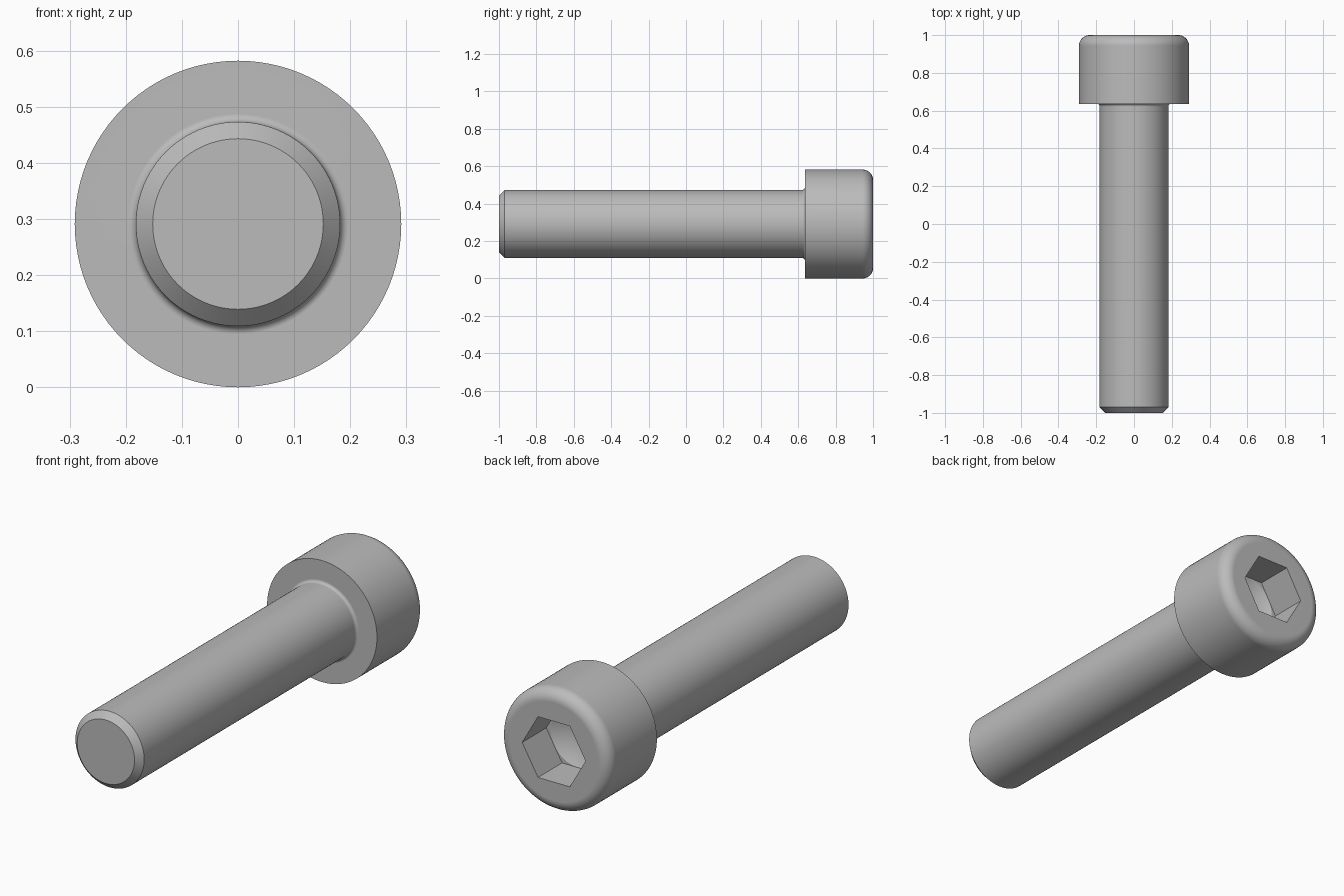
import bpy
import bmesh
from math import sin, cos, pi, radians
from mathutils import Matrix, Vector

if "Cube" in bpy.data.objects:
    bpy.data.objects.remove(bpy.data.objects["Cube"])

HEAD_R, SHANK_R, TIP_R = 0.291, 0.182, 0.152
HEAD_Y, CHAMFER = 0.636, 0.03
ROUND, FILLET = 0.056, 0.0146
HEX_R, FLOOR_Y, CONE_DEPTH = 0.168, 0.818, 0.084
AXIS_Z = HEAD_R

steel = bpy.data.materials.new("steel_grey")
steel.use_nodes = True
colour = (0.5, 0.5, 0.5, 1)
steel.diffuse_color = colour
steel.node_tree.nodes["Principled BSDF"].inputs["Base Color"].default_value = colour


def finish(bm, name):
    bmesh.ops.recalc_face_normals(bm, faces=bm.faces)
    mesh = bpy.data.meshes.new(name)
    bm.to_mesh(mesh)
    bm.free()
    mesh.materials.append(steel)
    obj = bpy.data.objects.new(name, mesh)
    bpy.context.collection.objects.link(obj)
    return obj


def lathe(name, profile, steps=96):
    """Turn (radius, y) points around the bolt axis; the ends lie on the axis."""
    bm = bmesh.new()
    verts = [bm.verts.new((r, y, AXIS_Z)) for r, y in profile]
    edges = [bm.edges.new(pair) for pair in zip(verts, verts[1:])]
    bmesh.ops.spin(bm, geom=verts + edges, cent=(0, 0, AXIS_Z), axis=(0, 1, 0),
                   angle=2 * pi, steps=steps, use_merge=True)
    bmesh.ops.remove_doubles(bm, verts=bm.verts, dist=1e-5)
    # Merge each flat end fan into one disc
    for y in (profile[0][1], profile[-1][1]):
        fan = [f for f in bm.faces if all(abs(v.co.y - y) < 1e-5 for v in f.verts)]
        if fan:
            bmesh.ops.dissolve_faces(bm, faces=fan, use_verts=True)
    return finish(bm, name)


def arc(r, y, radius, start, end, steps):
    angles = [radians(start + (end - start) * i / steps) for i in range(steps + 1)]
    return [(r + radius * cos(a), y + radius * sin(a)) for a in angles]


# Bolt body: chamfered tip, shank, neck fillet, head with a rounded rim
profile = [(0, -1), (TIP_R, -1), (SHANK_R, -1 + CHAMFER)]
profile += arc(SHANK_R + FILLET, HEAD_Y - FILLET, FILLET, 180, 90, 6)
profile += [(HEAD_R, HEAD_Y)]
profile += arc(HEAD_R - ROUND, 1 - ROUND, ROUND, 0, 90, 10)
profile += [(0, 1)]
bolt = lathe("socket_head_bolt", profile)

# Hexagonal socket cutter with corners to the left and right
bm = bmesh.new()
ring = [bm.verts.new((HEX_R * cos(i * pi / 3), FLOOR_Y, AXIS_Z + HEX_R * sin(i * pi / 3)))
        for i in range(6)]
base = bm.faces.new(ring)
top = bmesh.ops.extrude_face_region(bm, geom=[base])["geom"]
bmesh.ops.translate(bm, vec=(0, 0.3, 0),
                    verts=[v for v in top if isinstance(v, bmesh.types.BMVert)])
if not base.is_valid or len(bm.faces) < 8:
    bm.faces.new(ring)
hex_cutter = finish(bm, "hex_cutter")

# Drilled cone at the bottom of the socket
drill_r = HEX_R * cos(pi / 6) - 0.001
drill_cutter = lathe("drill_cutter", [(0, FLOOR_Y - CONE_DEPTH), (drill_r, FLOOR_Y),
                                      (drill_r, 0.95), (0, 0.95)], 48)

bpy.ops.object.select_all(action="DESELECT")
bpy.context.view_layer.objects.active = bolt
bolt.select_set(True)
for cutter in (hex_cutter, drill_cutter):
    cutter.hide_render = True
    cut = bolt.modifiers.new("cut", "BOOLEAN")
    cut.operation, cut.solver, cut.object = "DIFFERENCE", "EXACT", cutter
    bpy.ops.object.modifier_apply(modifier=cut.name)
    bpy.data.objects.remove(cutter)

# Smooth round surfaces, crisp machined edges
bpy.ops.object.shade_smooth_by_angle(angle=radians(25))
weighted = bolt.modifiers.new("weighted_normals", "WEIGHTED_NORMAL")
weighted.keep_sharp = True
